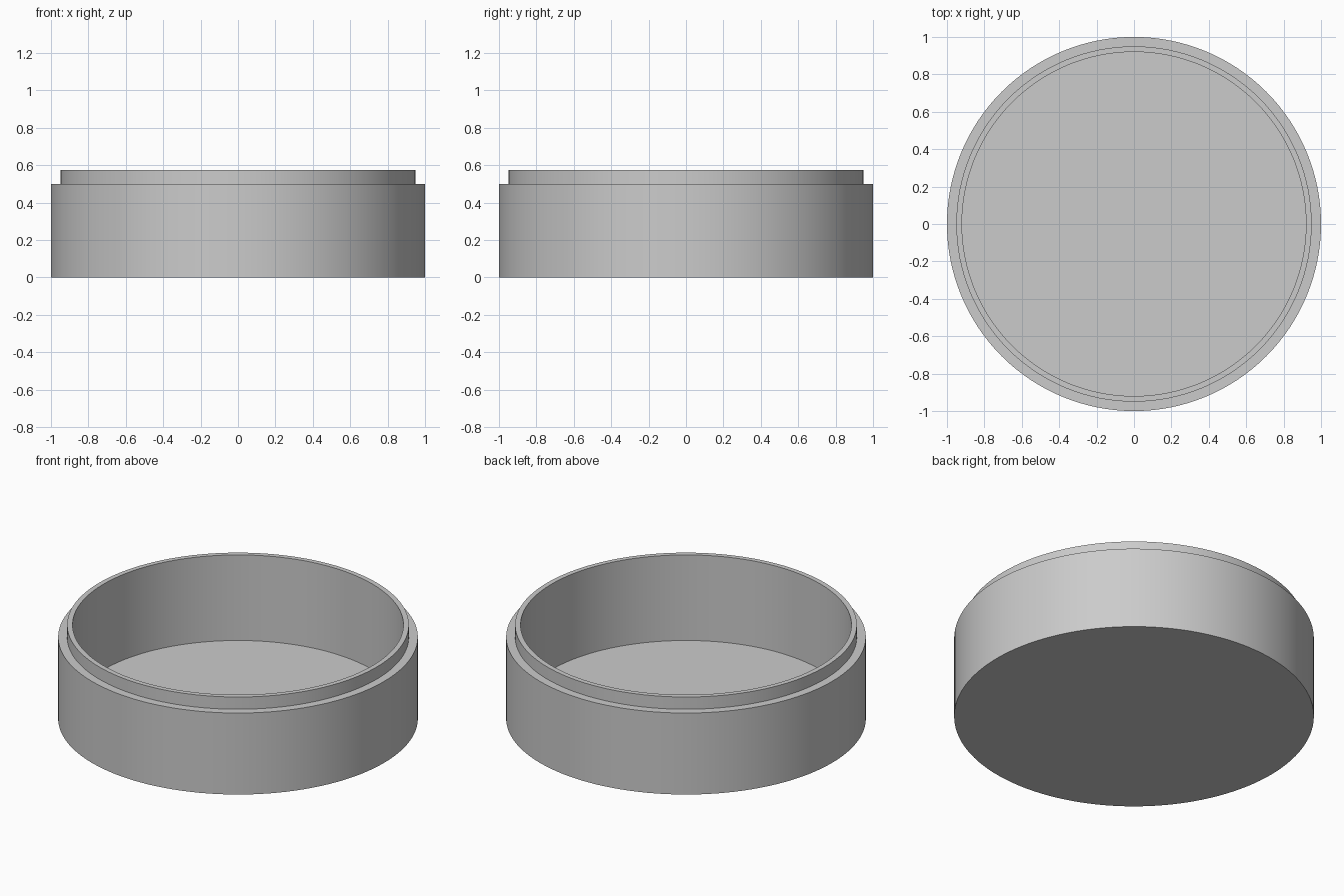
import bpy
import bmesh
import math

SEGMENTS = 128

cube = bpy.data.objects.get("Cube")
if cube:
    bpy.data.objects.remove(cube, do_unlink=True)

# Plain grey material
grey = bpy.data.materials.new("light_grey")
grey.use_nodes = True
colour = (0.6, 0.6, 0.6, 1.0)
grey.diffuse_color = colour
grey.node_tree.nodes["Principled BSDF"].inputs["Base Color"].default_value = colour

# Container wall section (radius, height): outer wall, lid ledge, lip, inner wall
profile = [(1.0, 0.0), (1.0, 0.5), (0.95, 0.5), (0.95, 0.575),
           (0.92, 0.575), (0.92, 0.05)]

bm = bmesh.new()
rings = []
for radius, height in profile:
    ring = []
    for i in range(SEGMENTS):
        angle = math.tau * i / SEGMENTS
        ring.append(bm.verts.new((radius * math.cos(angle), radius * math.sin(angle), height)))
    rings.append(ring)

# Walls between neighbouring rings
for low, high in zip(rings, rings[1:]):
    for i in range(SEGMENTS):
        j = (i + 1) % SEGMENTS
        bm.faces.new((low[i], low[j], high[j], high[i]))

# Underside and inner floor
bm.faces.new(list(reversed(rings[0])))
bm.faces.new(rings[-1])
bmesh.ops.recalc_face_normals(bm, faces=bm.faces)

mesh = bpy.data.meshes.new("round_container")
bm.to_mesh(mesh)
bm.free()
mesh.materials.append(grey)
container = bpy.data.objects.new("round_container", mesh)
bpy.context.collection.objects.link(container)

# Smooth round walls with crisp rims
bpy.ops.object.select_all(action="DESELECT")
container.select_set(True)
bpy.context.view_layer.objects.active = container
bpy.ops.object.shade_smooth_by_angle(angle=math.radians(30))
